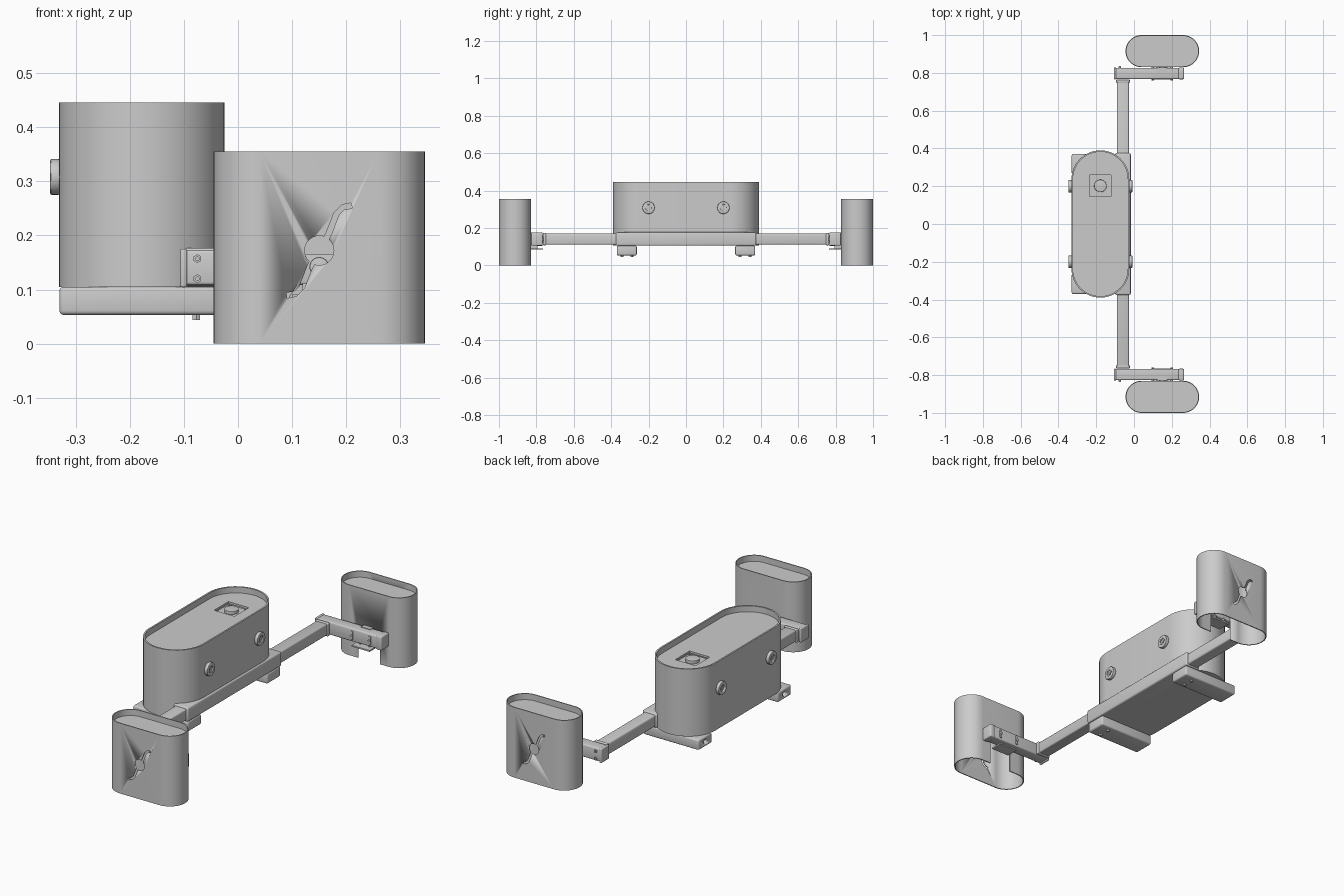
import bpy, bmesh, math
from mathutils import Vector, Matrix

if "Cube" in bpy.data.objects:
    bpy.data.objects.remove(bpy.data.objects["Cube"])


def finish(name, bm, bevel=0.0):
    bmesh.ops.recalc_face_normals(bm, faces=bm.faces)
    me = bpy.data.meshes.new(name)
    bm.to_mesh(me)
    bm.free()
    ob = bpy.data.objects.new(name, me)
    bpy.context.collection.objects.link(ob)
    bpy.ops.object.select_all(action='DESELECT')
    ob.select_set(True)
    bpy.context.view_layer.objects.active = ob
    if bevel:
        m = ob.modifiers.new("bevel", 'BEVEL')
        m.width, m.segments = bevel, 3
        bpy.ops.object.modifier_apply(modifier=m.name)
    bpy.ops.object.shade_smooth_by_angle(angle=math.radians(30))
    return ob


def box(name, x, y, z, bevel=0.0):
    lo = Vector((min(x), min(y), min(z)))
    hi = Vector((max(x), max(y), max(z)))
    bm = bmesh.new()
    bmesh.ops.create_cube(bm, size=1, matrix=Matrix.Translation((lo + hi) / 2) @ Matrix.Diagonal((*(hi - lo), 1)))
    return finish(name, bm, bevel)


def cyl(name, center, r, depth, axis, seg=24, bevel=0.0):
    rot = Vector((0, 0, 1)).rotation_difference(Vector(axis)).to_matrix().to_4x4()
    bm = bmesh.new()
    bmesh.ops.create_cone(bm, cap_ends=True, segments=seg, radius1=r, radius2=r, depth=depth,
                          matrix=Matrix.Translation(center) @ rot)
    return finish(name, bm, bevel)


def cut(ob, *cutters):
    for c in cutters:
        bpy.context.view_layer.objects.active = ob
        m = ob.modifiers.new("cut", 'BOOLEAN')
        m.operation, m.solver, m.object = 'DIFFERENCE', 'EXACT', c
        bpy.ops.object.modifier_apply(modifier=m.name)
        bpy.data.objects.remove(c)


def stadium(cx, cy, hx, hy, n=24):
    # rounded outline whose half circles sit on the short ends
    r = min(hx, hy)
    pts = []
    for i in range(2 * n + 2):
        k = i if i <= n else i - 1
        a = math.pi * k / n
        s = 1 if i <= n else -1
        if hy > hx:
            pts.append((cx + r * math.cos(a), cy + r * math.sin(a) + s * (hy - r)))
        else:
            pts.append((cx - r * math.sin(a) - s * (hx - r), cy + r * math.cos(a)))
    return pts


def slab(name, pts, z0, z1):
    bm = bmesh.new()
    f = bm.faces.new([bm.verts.new((x, y, z0)) for x, y in pts])
    g = bmesh.ops.extrude_face_region(bm, geom=[f])
    bmesh.ops.translate(bm, vec=(0, 0, z1 - z0), verts=[v for v in g['geom'] if isinstance(v, bmesh.types.BMVert)])
    return finish(name, bm)


def shell(name, cx, cy, hx, hy, z0, z1, t):
    # open tube with wall thickness t
    bm = bmesh.new()
    outer, inner = stadium(cx, cy, hx, hy), stadium(cx, cy, hx - t, hy - t)
    loops = [[bm.verts.new((x, y, z)) for x, y in p]
             for p, z in ((outer, z0), (outer, z1), (inner, z1), (inner, z0))]
    n = len(outer)
    for j in range(4):
        a, b = loops[j], loops[(j + 1) % 4]
        for i in range(n):
            bm.faces.new((a[i], a[(i + 1) % n], b[(i + 1) % n], b[i]))
    return finish(name, bm)


def s_slot(side):
    # curved ribbon cutter for the handle slot in the outer wall
    half = [(0.060, 0.083), (0.044, 0.080), (0.032, 0.068), (0.018, 0.032), (0.006, 0.008)]
    path = [Vector(p) for p in half] + [-Vector(p) for p in reversed(half)]
    left, right = [], []
    for i, p in enumerate(path):
        d = (path[min(i + 1, len(path) - 1)] - path[max(i - 1, 0)]).normalized() * 0.005
        left.append(p + Vector((-d.y, d.x)))
        right.append(p - Vector((-d.y, d.x)))
    bm = bmesh.new()
    f = bm.faces.new([bm.verts.new((0.15 - side * p.x, side * 0.96, 0.172 + p.y)) for p in left + right[::-1]])
    g = bmesh.ops.extrude_face_region(bm, geom=[f])
    bmesh.ops.translate(bm, vec=(0, side * 0.1, 0), verts=[v for v in g['geom'] if isinstance(v, bmesh.types.BMVert)])
    return finish("slot_cutter", bm)


# central tank: wall, floor and recessed lid
CX = -0.178
shell("tank_wall", CX, 0, 0.153, 0.39, 0.105, 0.445, 0.008)
slab("tank_floor", stadium(CX, 0, 0.147, 0.384), 0.105, 0.11)
lid = slab("tank_lid", stadium(CX, 0, 0.147, 0.384), 0.405, 0.415)
cut(lid, box("panel_cutter", (-0.235, -0.121), (0.145, 0.259), (0.39, 0.43)))

# square panel with round cap in the lid
box("lid_panel", (-0.235, -0.121), (0.145, 0.259), (0.396, 0.402))
cyl("lid_cap", (CX, 0.202, 0.408), 0.033, 0.018, (0, 0, 1), 32, 0.002)
for sx in (-1, 1):
    for sy in (-1, 1):
        cyl("panel_screw", (CX + sx * 0.046, 0.202 + sy * 0.046, 0.404), 0.004, 0.006, (0, 0, 1), 12)

# round ports on both long sides
for sx in (-1, 1):
    for sy in (-1, 1):
        x = CX + sx * 0.16
        port = cyl("port", (x, sy * 0.2, 0.308), 0.033, 0.018, (1, 0, 0), 32, 0.003)
        cut(port, cyl("port_cutter", (x + sx * 0.009, sy * 0.2, 0.308), 0.016, 0.012, (1, 0, 0)))
        cyl("port_pin", (x, sy * 0.2, 0.308), 0.006, 0.012, (1, 0, 0), 12)

# cross beam: outer sleeve and sliding inner tube
box("beam_sleeve", (-0.099, -0.017), (-0.375, 0.375), (0.105, 0.177), 0.008)
box("beam_tube", (-0.09, -0.027), (-0.76, 0.76), (0.111, 0.17), 0.007)

for s in (-1, 1):
    # feet under the tank
    foot = box("foot", (-0.33, -0.02), (s * 0.263, s * 0.37), (0.053, 0.105), 0.008)
    cut(foot, cyl("foot_cutter", (-0.33, s * 0.316, 0.078), 0.013, 0.04, (1, 0, 0)))
    for y in (0.29, 0.342):
        cyl("foot_bolt", (-0.077, s * y, 0.05), 0.008, 0.012, (0, 0, 1), 6)

    # arm carrying the side tank, with collar and end caps
    box("arm_collar", (-0.095, -0.022), (s * 0.748, s * 0.765), (0.107, 0.173), 0.004)
    box("arm", (-0.098, 0.255), (s * 0.768, s * 0.826), (0.108, 0.173), 0.006)
    box("arm_cap_inner", (-0.107, -0.094), (s * 0.766, s * 0.828), (0.104, 0.175), 0.004)
    box("arm_cap_outer", (0.235, 0.265), (s * 0.766, s * 0.828), (0.105, 0.175), 0.006)
    for z in (0.12, 0.157):
        cyl("arm_screw", (-0.075, s * 0.829, z), 0.008, 0.008, (0, 1, 0), 6)
        cyl("arm_screw_hub", (-0.075, s * 0.832, z), 0.004, 0.008, (0, 1, 0), 12)
    for x in (0.1, 0.2):
        cyl("arm_bolt", (x, s * 0.8, 0.14), 0.007, 0.082, (0, 1, 0), 12)
        box("bolt_plate", (x - 0.006, x + 0.006), (s * 0.763, s * 0.77), (0.118, 0.162), 0.002)

    # tray hanging below the arm
    box("tray", (0.1, 0.2), (s * 0.765, s * 0.832), (0.084, 0.091))
    for x in (0.123, 0.177):
        box("tray_hanger", (x - 0.004, x + 0.004), (s * 0.795, s * 0.83), (0.088, 0.112))
    cyl("tray_bolt", (0.15, s * 0.835, 0.142), 0.018, 0.02, (0, 1, 0), 24, 0.002)
    box("arm_top_plate", (0.124, 0.176), (s * 0.805, s * 0.828), (0.17, 0.176))

    # side tank: wall with notch and handle slot, plus recessed lid
    wall = shell("side_tank_wall", 0.15, s * 0.915, 0.195, 0.085, 0, 0.355, 0.005)
    cut(wall,
        box("notch_cutter", (0.09, 0.212), (s * 0.8, s * 0.85), (-0.05, 0.165)),
        cyl("grip_cutter", (0.15, s * 1.0, 0.172), 0.027, 0.06, (0, 1, 0), 32),
        s_slot(s))
    bpy.context.view_layer.objects.active = wall
    slab("side_tank_lid", stadium(0.15, s * 0.915, 0.191, 0.081), 0.318, 0.324)
